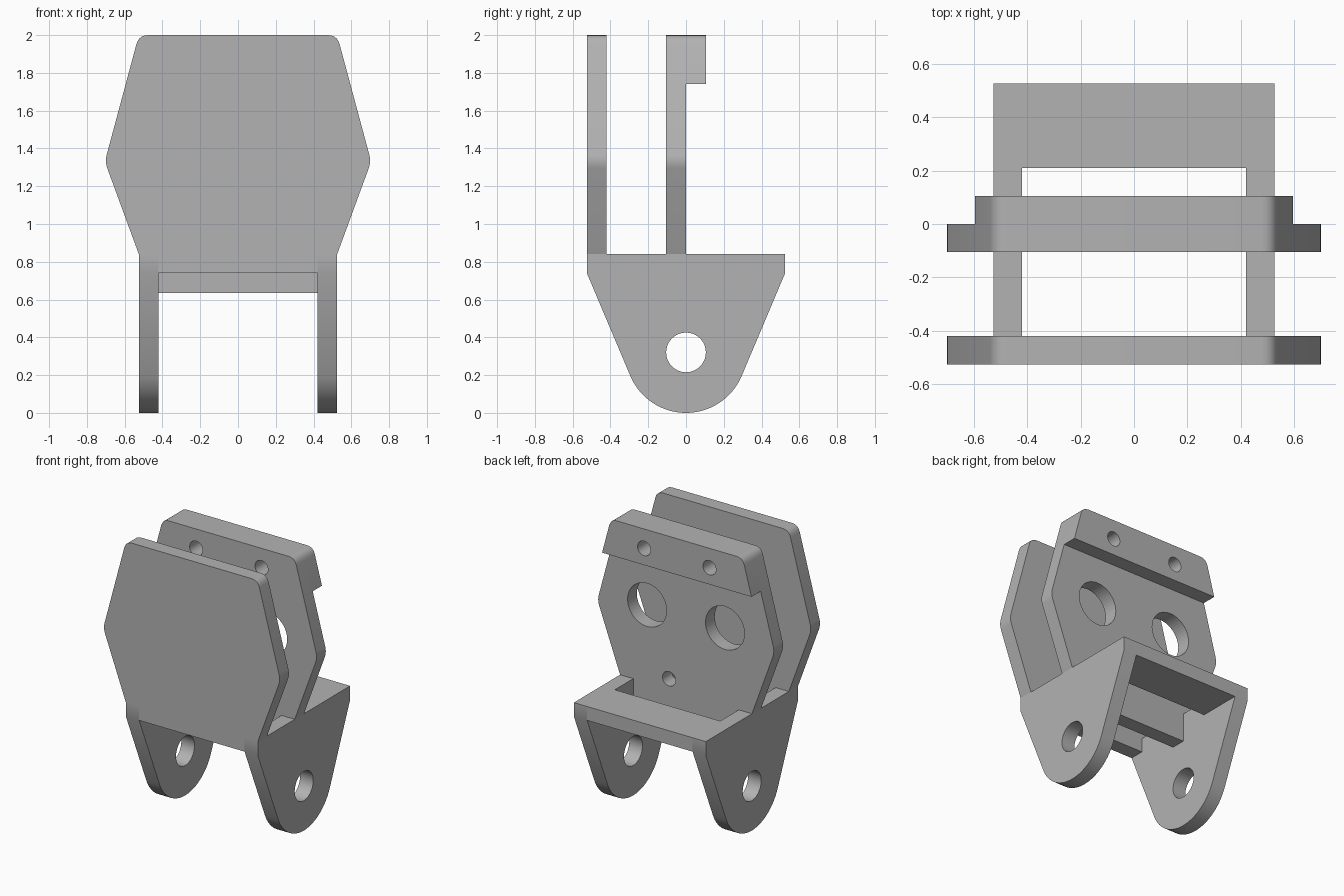
import bpy
import math
from mathutils import Vector

if "Cube" in bpy.data.objects:
    bpy.data.objects.remove(bpy.data.objects["Cube"])

grey = bpy.data.materials.new("plain grey")
grey.use_nodes = True
GREY = (0.45, 0.45, 0.45, 1)
grey.diffuse_color = GREY
grey.node_tree.nodes["Principled BSDF"].inputs["Base Color"].default_value = GREY


def prism(name, outline, axis, low, high):
    """Extrude a 2D outline along x (outline is y,z) or along y (outline is x,z)."""
    def point(a, b, depth):
        return (depth, a, b) if axis == "x" else (a, depth, b)
    n = len(outline)
    verts = [point(a, b, d) for d in (low, high) for a, b in outline]
    faces = [tuple(range(n))[::-1], tuple(range(n, n * 2))]
    faces += [(i, (i + 1) % n, n + (i + 1) % n, n + i) for i in range(n)]
    mesh = bpy.data.meshes.new(name)
    mesh.from_pydata(verts, [], faces)
    if axis == "y":
        mesh.flip_normals()
    mesh.materials.append(grey)
    obj = bpy.data.objects.new(name, mesh)
    bpy.context.collection.objects.link(obj)
    return obj


def circle(a, b, radius, count=48):
    steps = [math.tau * i / count for i in range(count)]
    return [(a + radius * math.cos(t), b + radius * math.sin(t)) for t in steps]


def rounded(points, radii):
    """Soften each corner of an outline with a short curve."""
    result = []
    for i, (p, r) in enumerate(zip(points, radii)):
        p = Vector(p)
        if r == 0:
            result.append(tuple(p))
            continue
        a = p + (Vector(points[i - 1]) - p).normalized() * r
        b = p + (Vector(points[(i + 1) % len(points)]) - p).normalized() * r
        for k in range(6):
            t = k / 5
            result.append(tuple(a * (1 - t) ** 2 + p * 2 * t * (1 - t) + b * t * t))
    return result


def cut(target, outlines, axis, low, high):
    for i, outline in enumerate(outlines):
        cutter = prism(f"{target.name}_hole_cutter_{i + 1}", outline, axis, low, high)
        cutter.hide_render = True
        cutter.hide_viewport = True
        cutter.display_type = "WIRE"
        mod = target.modifiers.new("hole", "BOOLEAN")
        mod.operation = "DIFFERENCE"
        mod.solver = "EXACT"
        mod.object = cutter


def box_outline(a0, a1, b0, b1):
    return [(a0, b0), (a1, b0), (a1, b1), (a0, b1)]


# Main dimensions
OUT, INN, DECK, LIP = 0.525, 0.42, 0.84, 0.74
WIDE, MID, TOP, STEP = 0.705, 1.33, 2.0, 1.74
parts = []


def plate_outline(bottom):
    """Hexagonal plate with a tongue reaching down between the arms."""
    pts = [(INN, bottom), (INN, DECK), (OUT, DECK), (WIDE, MID), (OUT, TOP)]
    radii = [0, 0, 0, 0.04, 0.05]
    pts += [(-x, z) for x, z in reversed(pts)]
    return rounded(pts, radii + radii[::-1])


# Hexagonal plates
front_plate = prism("front_plate", plate_outline(LIP), "y", -OUT, -INN)
middle_plate = prism("middle_plate", plate_outline(0.635), "y", -0.105, 0)

# Thickened ledge along the top of the middle plate
step_x = OUT + (WIDE - OUT) * (TOP - STEP) / (TOP - MID)
ledge_outline = rounded([(step_x, STEP), (OUT, TOP), (-OUT, TOP), (-step_x, STEP)],
                        [0, 0.05, 0.05, 0])
ledge = prism("top_ledge", ledge_outline, "y", 0, 0.105)

# Screw and sensor-sized openings
screw_holes = [circle(s * 0.26, 1.86, 0.052) for s in (-1, 1)]
large_holes = [circle(s * 0.31, 1.40, 0.155) for s in (-1, 1)]
cut(middle_plate, screw_holes + large_holes + [circle(0.135, 0.915, 0.052)], "y", -0.2, 0.2)
cut(ledge, screw_holes, "y", -0.2, 0.2)

# Side arms with a round end and pivot hole
R = 0.32
dy, dz = OUT, LIP - R
tangent = math.atan2(dz, dy) - math.acos(R / math.hypot(dy, dz))
sweep = math.pi + 2 * tangent
arc = [(R * math.cos(tangent - sweep * i / 32), R + R * math.sin(tangent - sweep * i / 32))
       for i in range(33)]
arm_outline = ([(-OUT, DECK), (OUT, DECK), (OUT, LIP)] + arc + [(-OUT, LIP)])[::-1]
for side, low in (("left", INN), ("right", -OUT)):
    arm = prism(f"{side}_arm", arm_outline, "x", low, low + OUT - INN)
    cut(arm, [circle(0, R, 0.105)], "x", low - 0.1, low + 0.2)
    parts.append(arm)

# Cross bar joining the arms at the back
bar = prism("rear_cross_bar", box_outline(-INN, INN, LIP, DECK), "y", 0.21, OUT)

# Smooth rounded edges, keep the others crisp
parts += [front_plate, middle_plate, ledge, bar]
bpy.ops.object.select_all(action="DESELECT")
for part in parts:
    part.select_set(True)
bpy.context.view_layer.objects.active = front_plate
bpy.ops.object.shade_smooth_by_angle(angle=math.radians(25))
